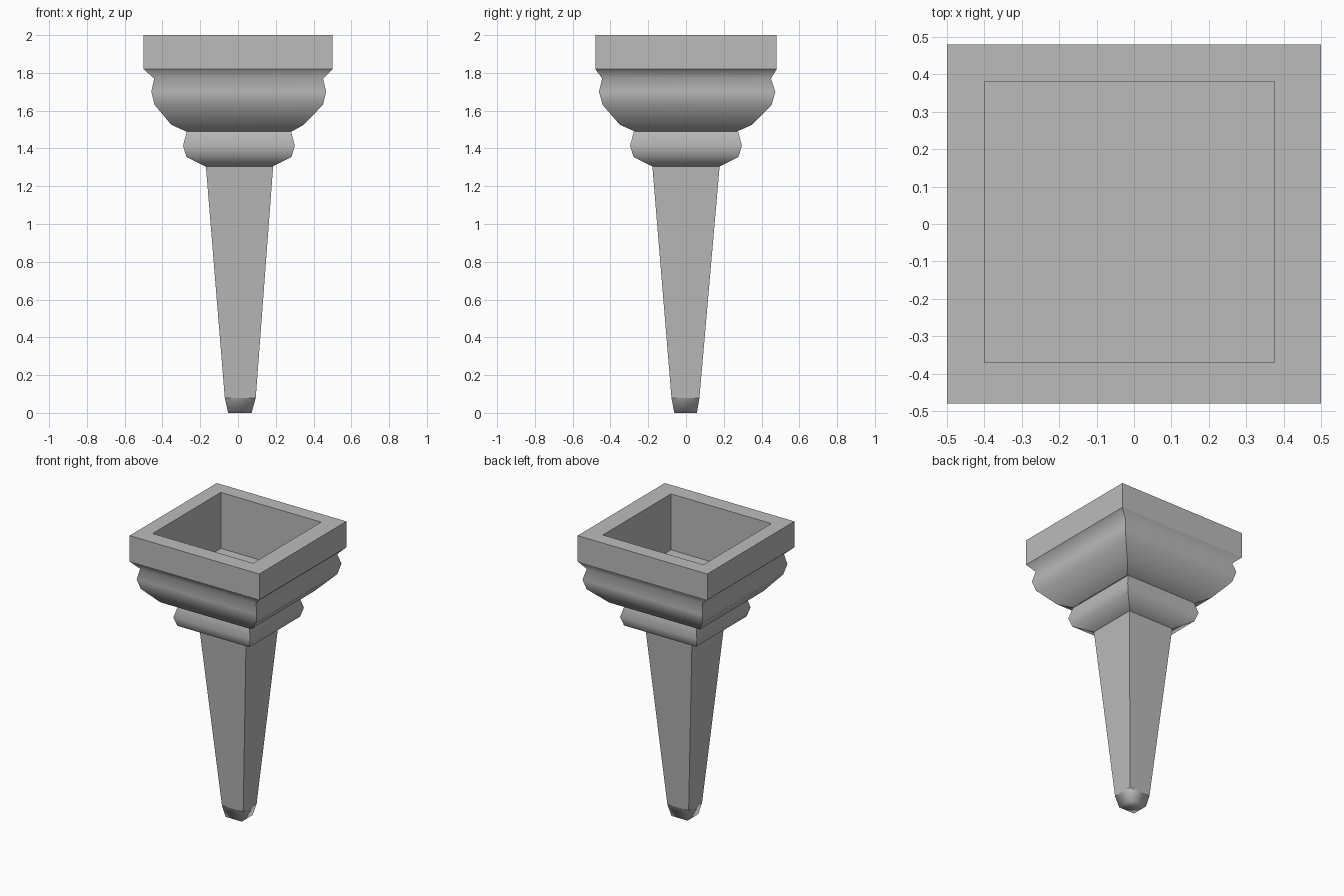
import bpy
import bmesh

cube = bpy.data.objects.get("Cube")
if cube:
    bpy.data.objects.remove(cube, do_unlink=True)

stone = bpy.data.materials.new("grey stone")
stone.use_nodes = True
GREY = (0.5, 0.5, 0.5, 1)
stone.diffuse_color = GREY
stone.node_tree.nodes["Principled BSDF"].inputs["Base Color"].default_value = GREY


def loft(name, rings, smooth=False, sharp_corners=True, cap_first=False, cap_last=False):
    """Stack rectangles (z, half_x, half_y, centre_x, centre_y) from bottom to top."""
    bm = bmesh.new()
    loops = []
    for z, hx, hy, cx, cy in rings:
        loops.append([bm.verts.new((cx + sx * hx, cy + sy * hy, z))
                      for sx, sy in ((-1, -1), (1, -1), (1, 1), (-1, 1))])
    for low, high in zip(loops, loops[1:]):
        for i in range(4):
            j = (i + 1) % 4
            bm.faces.new((low[i], low[j], high[j], high[i]))
            if sharp_corners:
                bm.edges.get((low[i], high[i])).smooth = False
    if sharp_corners:
        for low, high in zip(loops, loops[1:]):
            bm.edges.get((low[3], high[3])).smooth = False
    if cap_first:
        bm.faces.new(loops[0][::-1])
    if cap_last:
        bm.faces.new(loops[-1])
    for face in bm.faces:
        face.smooth = smooth
    mesh = bpy.data.meshes.new(name)
    bm.to_mesh(mesh)
    bm.free()
    mesh.materials.append(stone)
    obj = bpy.data.objects.new(name, mesh)
    bpy.context.collection.objects.link(obj)
    return obj


def moulding(name, profile, cx, cy):
    """Square moulding from (z, half width) pairs, smooth along its profile."""
    return loft(name, [(z, h, h, cx, cy) for z, h in profile], smooth=True)


# Top slab with a deep square recess
loft("top_slab", [
    (1.82, 0.5, 0.48, 0, 0),
    (2.0, 0.5, 0.48, 0, 0),
    (2.0, 0.387, 0.375, -0.012, 0.005),
    (1.61, 0.387, 0.375, -0.012, 0.005),
], cap_last=True)

# Upper moulding, flaring out to meet the slab
loft("upper_moulding", [
    (1.49, 0.28, 0.27, 0.005, 0),
    (1.525, 0.35, 0.35, -0.003, 0),
    (1.63, 0.445, 0.447, 0.004, 0.006),
    (1.70, 0.463, 0.467, 0.004, 0.006),
    (1.77, 0.447, 0.447, 0.003, 0.003),
    (1.82, 0.5, 0.48, 0, 0),
], smooth=True)

# Lower moulding, a smaller roll
moulding("lower_moulding", [
    (1.305, 0.178), (1.355, 0.278), (1.415, 0.296), (1.49, 0.276),
], 0.005, 0)

# Tapered square shaft
loft("shaft", [
    (0.08, 0.082, 0.074, 0.012, -0.003),
    (1.305, 0.178, 0.178, 0.008, 0),
])

# Softly shaded blunt foot
loft("foot", [
    (0, 0.062, 0.06, 0.01, -0.002),
    (0.08, 0.082, 0.074, 0.012, -0.003),
], smooth=True, sharp_corners=False, cap_first=True)
